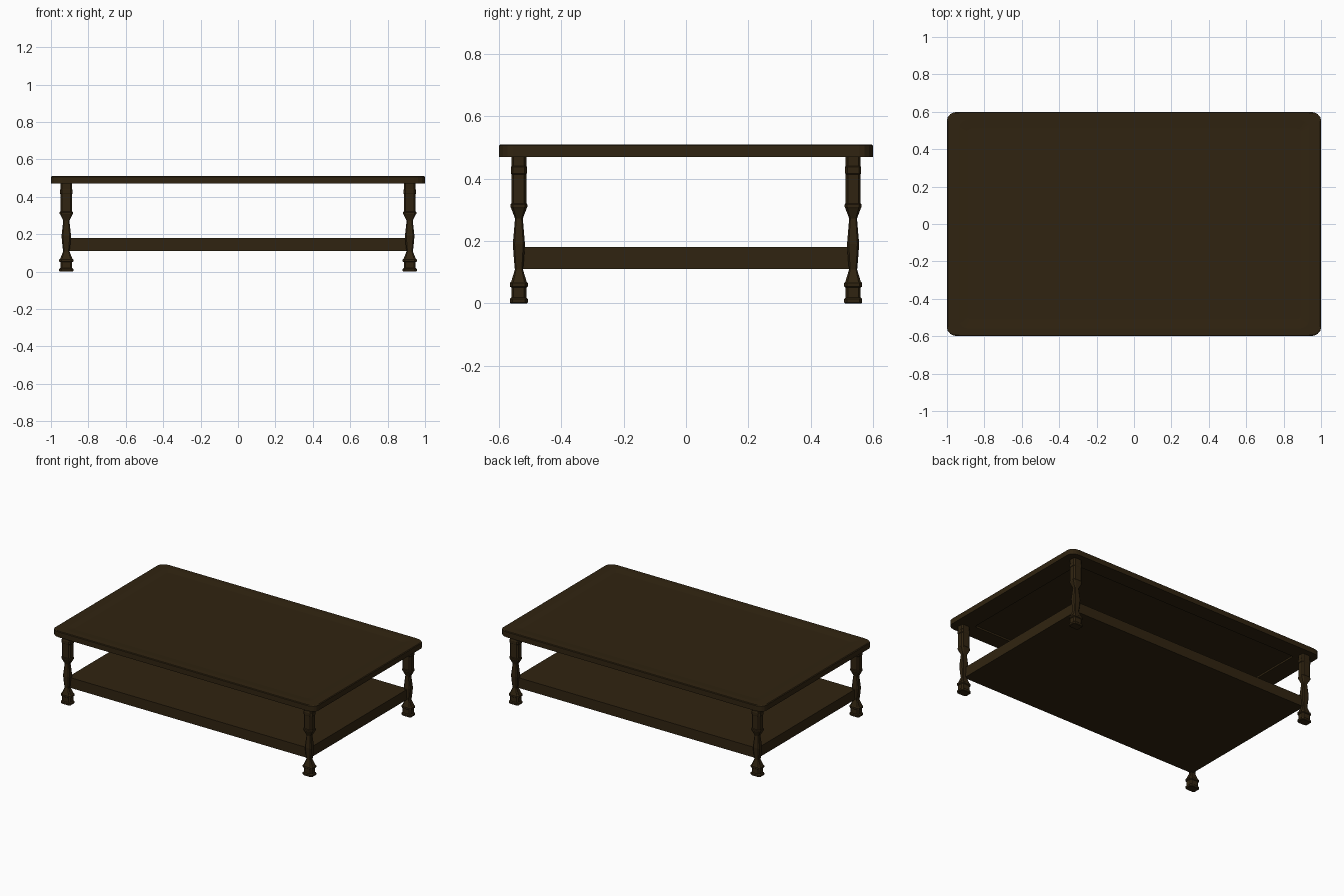
import bpy, bmesh, math

if "Cube" in bpy.data.objects:
    bpy.data.objects.remove(bpy.data.objects["Cube"])

wood = bpy.data.materials.new("dark_walnut")
wood.diffuse_color = (0.030, 0.0175, 0.0054, 1)
wood.use_nodes = True
wood.node_tree.nodes["Principled BSDF"].inputs["Base Color"].default_value = wood.diffuse_color


def outline(hx, hy, rx, ry, seg):
    """Rectangle with elliptical corners of `seg` segments."""
    pts = []
    for k, (sx, sy) in enumerate([(1, 1), (-1, 1), (-1, -1), (1, -1)]):
        for i in range(seg + 1):
            a = math.pi / 2 * (k + i / seg)
            pts.append((sx * (hx - rx) + rx * math.cos(a),
                        sy * (hy - ry) + ry * math.sin(a)))
    return pts


def loft(name, rings, loc=(0, 0, 0)):
    """Skin a stack of (outline, z) rings and cap both ends."""
    bm = bmesh.new()
    loops = [[bm.verts.new((x, y, z)) for x, y in pts] for pts, z in rings]
    n = len(loops[0])
    for a, b in zip(loops, loops[1:]):
        for i in range(n):
            j = (i + 1) % n
            bm.faces.new((a[i], a[j], b[j], b[i]))
    bm.faces.new(loops[0][::-1])
    bm.faces.new(loops[-1])
    bmesh.ops.recalc_face_normals(bm, faces=bm.faces)
    me = bpy.data.meshes.new(name)
    bm.to_mesh(me)
    bm.free()
    me.materials.append(wood)
    ob = bpy.data.objects.new(name, me)
    ob.location = loc
    bpy.context.collection.objects.link(ob)
    return ob


# Tabletop: rounded corners, hollowed underside, shallow tray-like top
top_profile = [(0.87, 0.49, 0.482), (0.87, 0.49, 0.47), (1.0, 0.6, 0.47),
               (1.0, 0.6, 0.506), (0.995, 0.595, 0.51),
               (0.935, 0.56, 0.51), (0.89, 0.51, 0.506)]
loft("tabletop", [(outline(hx, hy, 0.06 if hx > 0.9 else 0.02,
                           0.045 if hx > 0.9 else 0.015, 4), z)
                  for hx, hy, z in top_profile])

# Lower shelf: thick slab reaching the leg centres
loft("lower_shelf", [(outline(0.916, 0.535, 0.004, 0.004, 1), z)
                     for z in (0.11, 0.18)])

# Legs: faceted baluster profile (half depth, z), wider along x
leg_profile = [(0.026, 0.0), (0.029, 0.003), (0.029, 0.014), (0.026, 0.017),
               (0.024, 0.019), (0.024, 0.05), (0.029, 0.054), (0.029, 0.065),
               (0.025, 0.069), (0.013, 0.108), (0.016, 0.14), (0.0195, 0.19),
               (0.0125, 0.272), (0.025, 0.305), (0.027, 0.309), (0.027, 0.317),
               (0.024, 0.321), (0.024, 0.414), (0.026, 0.417), (0.026, 0.437),
               (0.024, 0.44), (0.024, 0.475)]
for sy, yname in ((-1, "front"), (1, "back")):
    for sx, xname in ((-1, "left"), (1, "right")):
        rings = [(outline(r * 1.31, r, r * 0.4, r * 0.3, 1), z)
                 for r, z in leg_profile]
        loft(f"{yname}_{xname}_leg", rings, (sx * 0.918, sy * 0.536, 0))
